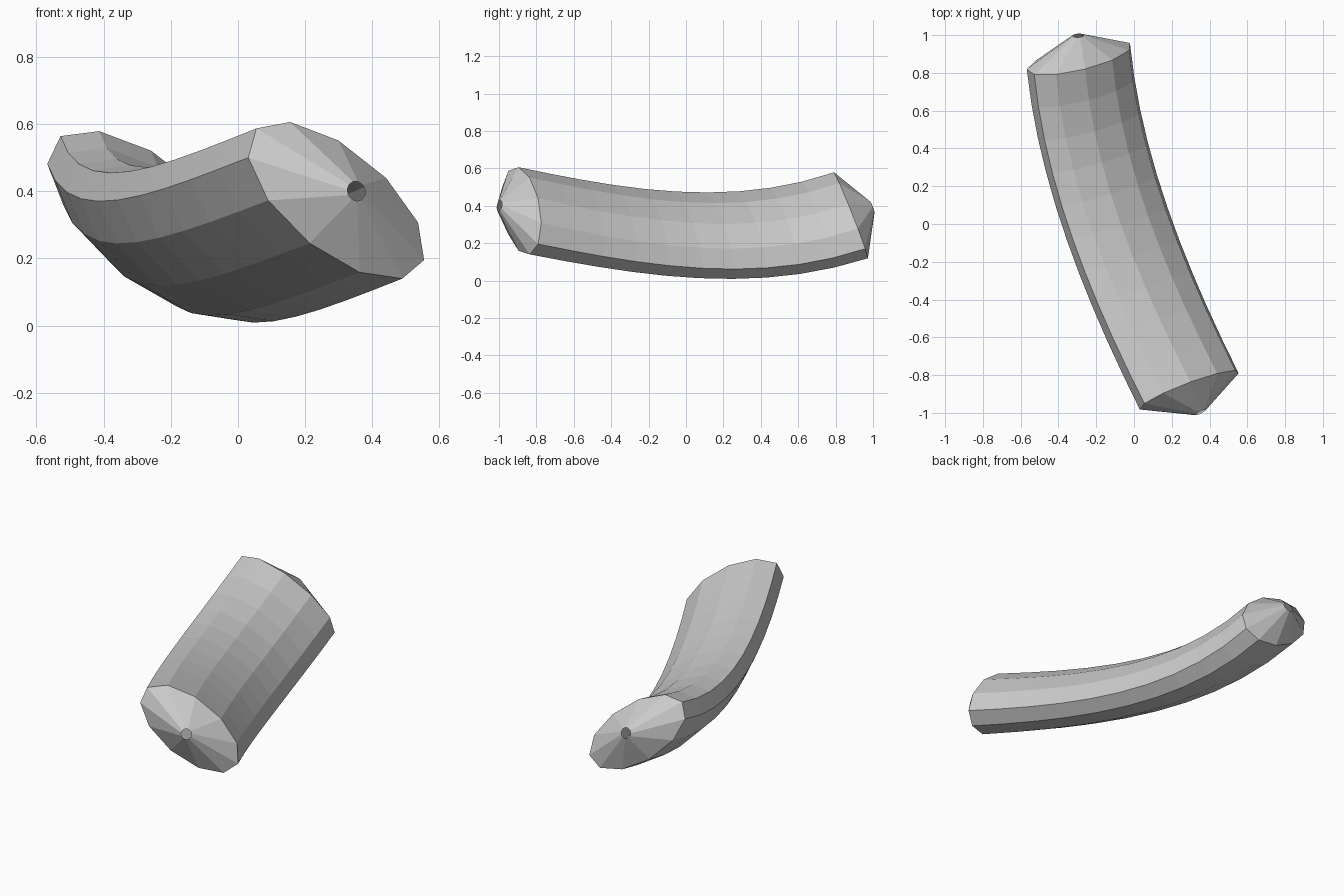
import bpy, bmesh, math
from mathutils import Vector

if "Cube" in bpy.data.objects:
    bpy.data.objects.remove(bpy.data.objects["Cube"], do_unlink=True)

SIDES, SEGMENTS, HOLE = 11, 10, 0.03

# Centre line from the front end to the back end, with the slope at each end
START, END = Vector((0.293, -0.88, 0.373)), Vector((-0.29, 0.88, 0.35))
SLOPE_A, SLOPE_B = Vector((-0.5, 1, -0.2)), Vector((-0.1, 1, 0.33))
# Axis directions that the cut ends face
AXIS_A, AXIS_B = Vector((-0.5, 1, -0.23)), Vector((-0.05, 1, 0.36))


def centre(t):
    length = END.y - START.y
    return (START * (2 * t**3 - 3 * t**2 + 1) + END * (3 * t**2 - 2 * t**3)
            + SLOPE_A * length * (t**3 - 2 * t**2 + t)
            + SLOPE_B * length * (t**3 - t**2))


def section_axes(t):
    """Wide and narrow half axes of the oval, lying square to the centre line."""
    axis = AXIS_A.lerp(AXIS_B, t)
    wide = Vector((-0.238, 0, 0.214))
    narrow = Vector((0.115, 0, 0.098)).lerp(Vector((0.143, 0, 0.09)), t)
    for v in (wide, narrow):
        v.y = -(axis.x * v.x + axis.z * v.z)
    return wide, narrow, axis


def add_ring(bm, mid, wide, narrow):
    angles = [math.tau * i / SIDES for i in range(SIDES)]
    return [bm.verts.new(mid + wide * math.cos(a) + narrow * math.sin(a)) for a in angles]


def end_hole(bm, t, direction):
    """Small round opening at the tip of a tapered end."""
    wide, narrow, axis = section_axes(t)
    u = wide.normalized()
    w = (narrow - u * narrow.dot(u)).normalized()
    return add_ring(bm, centre(t) + axis * direction * 0.118, u * HOLE, w * HOLE)


bm = bmesh.new()
# Tapered front end, bent oval body, tapered back end
rings = [end_hole(bm, 0, -1)]
for s in range(SEGMENTS + 1):
    wide, narrow, _ = section_axes(s / SEGMENTS)
    rings.append(add_ring(bm, centre(s / SEGMENTS), wide, narrow))
rings.append(end_hole(bm, 1, 1))

for a, b in zip(rings, rings[1:]):
    for i in range(SIDES):
        j = (i + 1) % SIDES
        bm.faces.new((a[i], a[j], b[j], b[i]))
bmesh.ops.recalc_face_normals(bm, faces=bm.faces)

mesh = bpy.data.meshes.new("curved_body")
bm.to_mesh(mesh)
bm.free()
body = bpy.data.objects.new("curved_body", mesh)
bpy.context.collection.objects.link(body)

# Plain grey surface
grey = bpy.data.materials.new("light_grey")
grey.use_nodes = True
colour = (0.6, 0.6, 0.6, 1)
grey.diffuse_color = colour
grey.node_tree.nodes["Principled BSDF"].inputs["Base Color"].default_value = colour
mesh.materials.append(grey)
